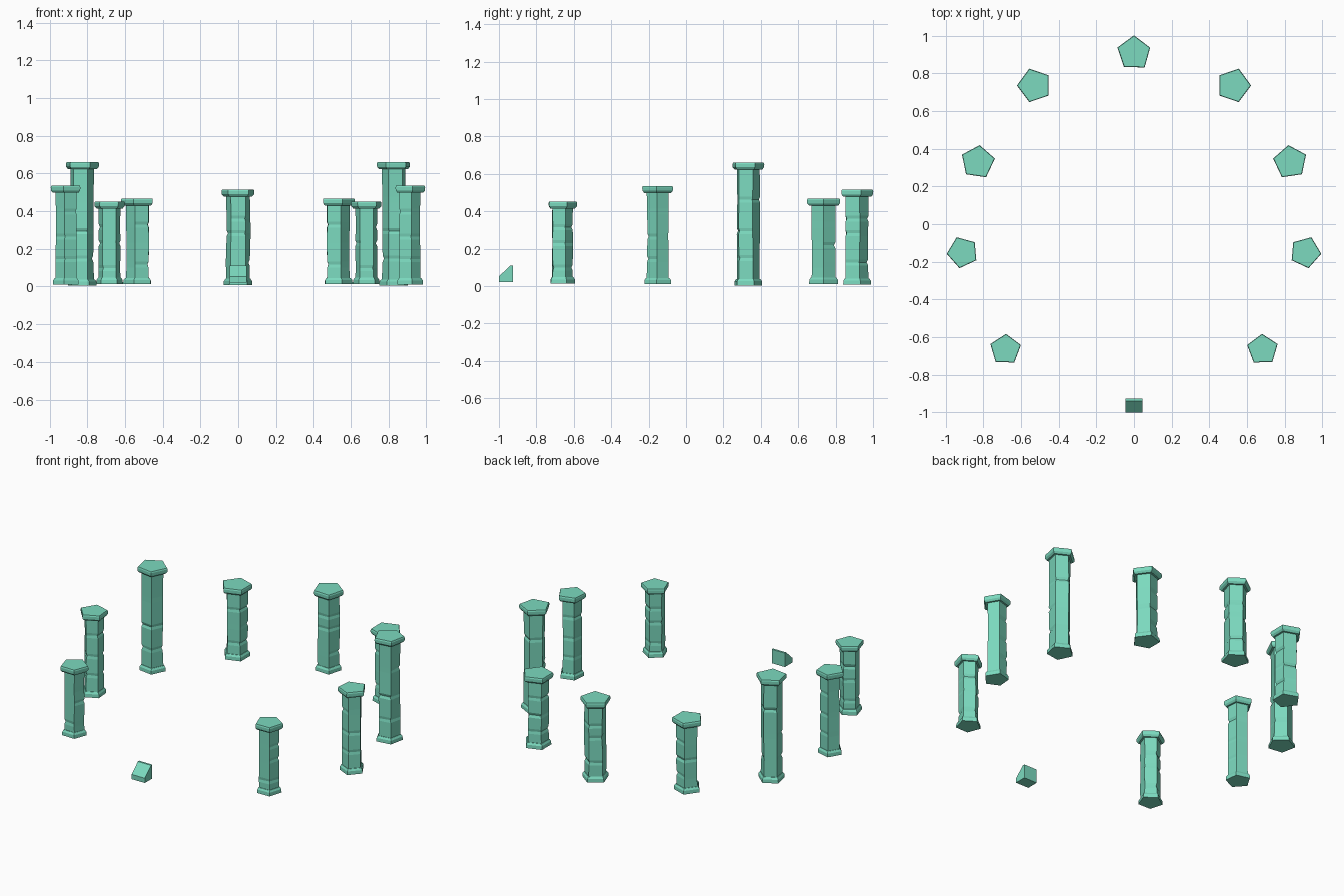
import bpy, bmesh, math, random

if "Cube" in bpy.data.objects:
    bpy.data.objects.remove(bpy.data.objects["Cube"])

stone = bpy.data.materials.new("pale teal stone")
stone.diffuse_color = (0.2, 0.7, 0.52, 1)
stone.use_nodes = True
stone.node_tree.nodes["Principled BSDF"].inputs["Base Color"].default_value = stone.diffuse_color


def finish(bm, name):
    bmesh.ops.recalc_face_normals(bm, faces=bm.faces)
    mesh = bpy.data.meshes.new(name)
    bm.to_mesh(mesh)
    bm.free()
    mesh.materials.append(stone)
    obj = bpy.data.objects.new(name, mesh)
    bpy.context.collection.objects.link(obj)


def loft(name, centre, turn, side, rings):
    """Closed five-sided loft; each ring is (z, [five corner radii])."""
    bm = bmesh.new()
    loops = []
    for z, radii in rings:
        loop = []
        for i, r in enumerate(radii):
            a = math.radians(turn + 72 * i)
            loop.append(bm.verts.new((side * (centre[0] + r * math.cos(a)),
                                      centre[1] + r * math.sin(a), z)))
        loops.append(loop)
    for lo, hi in zip(loops, loops[1:]):
        for i in range(5):
            j = (i + 1) % 5
            bm.faces.new((lo[i], lo[j], hi[j], hi[i]))
    bm.faces.new(loops[0])
    bm.faces.new(loops[-1])
    finish(bm, name)


def pillar(name, x, y, r, bottom, top, turn, side, seed):
    rnd = random.Random(seed)
    wob = [rnd.uniform(0.97, 1.04) for _ in range(5)]

    def ring(z, k):
        return z, [r * k * w for w in wob]

    # plinth with sloped shoulder
    loft(name + "_base", (x, y), turn, side,
         [ring(bottom, 0.87), ring(bottom + 0.022, 0.86), ring(bottom + 0.034, 0.76)])
    # worn shaft with small chips cut into the corners
    z0, z1 = bottom + 0.03, top - 0.034
    shaft = [ring(z0, 0.72)]
    for f in (0.2, 0.5, 0.78):
        zc = z0 + (z1 - z0) * (f + rnd.uniform(-0.06, 0.06))
        chipped = rnd.sample(range(5), 2)
        edge = [r * rnd.uniform(0.69, 0.74) for _ in range(5)]
        cut = [e * (0.88 if i in chipped else 1) for i, e in enumerate(edge)]
        shaft += [(zc - 0.016, edge), (zc, cut), (zc + 0.016, edge)]
    shaft.append(ring(z1, 0.72))
    loft(name + "_shaft", (x, y), turn, side, shaft)
    # flared cap slab
    loft(name + "_cap", (x, y), turn, side,
         [ring(top - 0.037, 0.87), ring(top - 0.025, 0.99),
          ring(top - 0.008, 1.0), ring(top, 0.96)])


# name, x, y, cap radius, bottom, top, rotation
pairs = [("back_pillar", 0.527, 0.735, 0.092, 0.012, 0.467, 0),
         ("tall_pillar", 0.83, 0.33, 0.091, 0.004, 0.66, 97),
         ("side_pillar", 0.907, -0.15, 0.084, 0.01, 0.535, -5),
         ("front_pillar", 0.682, -0.665, 0.084, 0.013, 0.452, 92)]
for n, p in enumerate(pairs):
    for side, tag in ((1, "right_"), (-1, "left_")):
        pillar(tag + p[0], *p[1:], side, n)
pillar("centre_back_pillar", 0, 0.908, 0.093, 0.007, 0.515, 90, 1, 9)

# small sloped block at the front
profile = [(-1, 0.022), (-1, 0.052), (-0.938, 0.11), (-0.925, 0.11), (-0.925, 0.022)]
bm = bmesh.new()
face = bm.faces.new([bm.verts.new((-0.046, y, z)) for y, z in profile])
ext = bmesh.ops.extrude_face_region(bm, geom=[face])
bmesh.ops.translate(bm, vec=(0.092, 0, 0),
                    verts=[v for v in ext["geom"] if isinstance(v, bmesh.types.BMVert)])
finish(bm, "front_sloped_block")
